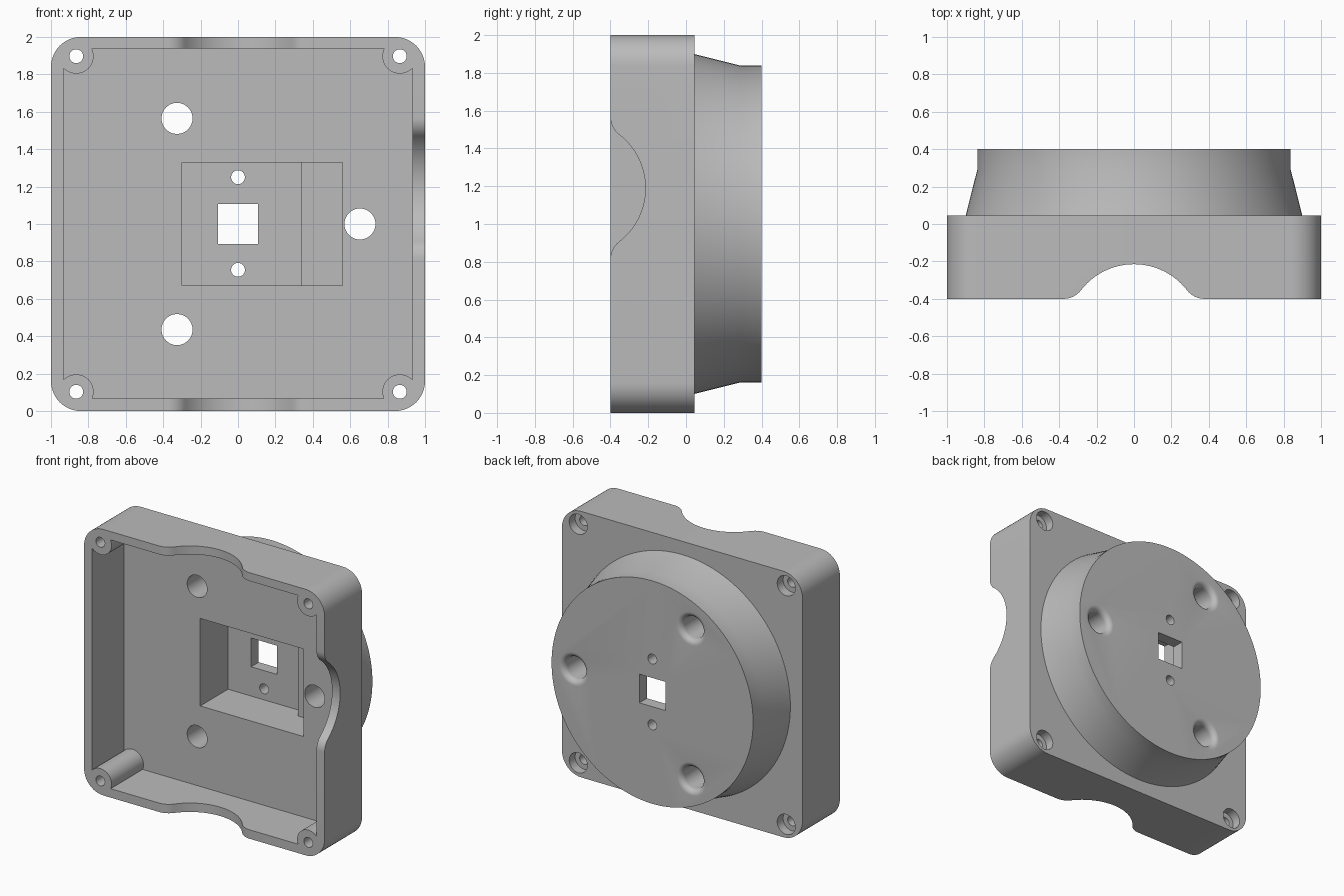
import bpy, bmesh, math

cube = bpy.data.objects.get("Cube")
if cube:
    bpy.data.objects.remove(cube, do_unlink=True)

FRONT, PLATE_BACK, HUB_BACK = -0.40, 0.045, 0.40
FLOOR, POCKET_FLOOR, SHELF = -0.02, 0.31, 0.23

grey = bpy.data.materials.new("matte_grey")
grey.use_nodes = True
colour = (0.5, 0.5, 0.5, 1)
grey.diffuse_color = colour
grey.node_tree.nodes["Principled BSDF"].inputs["Base Color"].default_value = colour


def loft(name, rings):
    """Solid from matching rings of points, capped at both ends."""
    bm = bmesh.new()
    loops = [[bm.verts.new(p) for p in ring] for ring in rings]
    n = len(loops[0])
    for a, b in zip(loops, loops[1:]):
        for i in range(n):
            j = (i + 1) % n
            bm.faces.new((a[i], a[j], b[j], b[i]))
    bm.faces.new(loops[0])
    bm.faces.new(loops[-1])
    bmesh.ops.recalc_face_normals(bm, faces=bm.faces)
    mesh = bpy.data.meshes.new(name)
    bm.to_mesh(mesh)
    bm.free()
    mesh.materials.append(grey)
    obj = bpy.data.objects.new(name, mesh)
    bpy.context.collection.objects.link(obj)
    return obj


def lathe(name, x, z, profile, sides=48):
    """Turn (radius, y) pairs about an axis running front to back."""
    angles = [2 * math.pi * i / sides for i in range(sides)]
    return loft(name, [[(x + r * math.cos(a), y, z + r * math.sin(a)) for a in angles]
                       for r, y in profile])


def block(name, x0, x1, y0, y1, z0, z1):
    return loft(name, [[(x0, y, z0), (x1, y, z0), (x1, y, z1), (x0, y, z1)] for y in (y0, y1)])


def combine(target, tool, operation="DIFFERENCE"):
    mod = target.modifiers.new("cut", "BOOLEAN")
    mod.operation, mod.object, mod.solver = operation, tool, "EXACT"
    bpy.context.view_layer.objects.active = target
    bpy.ops.object.modifier_apply(modifier=mod.name)
    bpy.data.objects.remove(tool, do_unlink=True)


def rounded_square(radius, steps=12):
    pts = []
    for k, (sx, sz) in enumerate(((1, 1), (-1, 1), (-1, -1), (1, -1))):
        for i in range(steps + 1):
            a = math.pi / 2 * (k + i / steps)
            pts.append((sx * (1 - radius) + radius * math.cos(a),
                        1 + sz * (1 - radius) + radius * math.sin(a)))
    return pts


def notch_profile(big=0.358, small=0.117, top=-0.215):
    """Arched outline with flared, rounded feet, as (offset, y) pairs."""
    cy, fy = top - big, FRONT + small
    fx = math.sqrt((big + small) ** 2 - (fy - cy) ** 2)
    lean = math.atan2(fx, fy - cy)
    half = [(big * math.sin(lean * i / 20), cy + big * math.cos(lean * i / 20)) for i in range(21)]
    half += [(fx - small * math.sin(lean * (1 - i / 8)), fy - small * math.cos(lean * (1 - i / 8)))
             for i in range(1, 9)]
    half.append((fx, FRONT - 0.1))
    return [(-u, y) for u, y in reversed(half[1:])] + half


# Square plate with the round hub on its back
body = loft("mounting_housing", [[(x, y, z) for x, z in rounded_square(0.16)]
                                 for y in (FRONT, PLATE_BACK)])
hub = lathe("hub", 0, 1, [(0.911, 0), (0.838, 0.29), (0.838, HUB_BACK)], 128)
combine(body, hub, "UNION")

# Open front cavity, leaving a screw boss in each corner
corners = [(sx * 0.865, 1 + sz * 0.897) for sx in (-1, 1) for sz in (-1, 1)]
cavity = block("cavity", -0.933, 0.933, FRONT - 0.2, FLOOR, 0.067, 1.937)
for x, z in corners:
    combine(cavity, lathe("boss", x, z, [(0.093, FRONT - 0.3), (0.093, FLOOR + 0.1)]))
combine(body, cavity)

# Stepped centre pocket and square window
combine(body, block("shelf", -0.30, 0.56, FLOOR - 0.1, SHELF, 0.672, 1.33))
combine(body, block("pocket", -0.30, 0.34, FLOOR - 0.1, POCKET_FLOOR, 0.672, 1.33))
combine(body, block("window", -0.108, 0.108, 0, 0.6, 0.892, 1.108))

# Counterbored corner screw holes
for x, z in corners:
    combine(body, lathe("screw_hole", x, z, [(0.037, -0.6), (0.037, PLATE_BACK - 0.07),
                                             (0.075, PLATE_BACK - 0.07), (0.075, 0.2)]))

# Small holes above and below the window
for z in (0.755, 1.25):
    combine(body, lathe("small_hole", 0, z, [(0.037, 0), (0.037, 0.6)]))

# Three large holes with a rounded mouth on the back
flare = 0.042
mouth = [(0.083 + flare * (1 - math.cos(a)), HUB_BACK - flare + flare * math.sin(a))
         for a in (math.pi / 2 * i / 8 for i in range(9))]
for angle in (0, 120, 240):
    a = math.radians(angle)
    combine(body, lathe("large_hole", 0.652 * math.cos(a), 1 + 0.652 * math.sin(a),
                        [(0.083, -0.2)] + mouth + [(0.083 + flare, 0.6)]))

# Arched notches in the top, bottom and left walls
outline = notch_profile()
combine(body, loft("end_notch", [[(u, y, z) for u, y in outline] for z in (-0.5, 2.5)]))
combine(body, loft("side_notch", [[(x, y, 1.19 + u) for u, y in outline] for x in (0.5, 1.5)]))

# Smooth curved walls, keep edges sharp
bpy.ops.object.select_all(action="DESELECT")
body.select_set(True)
bpy.context.view_layer.objects.active = body
bpy.ops.object.shade_smooth_by_angle(angle=math.radians(30))
